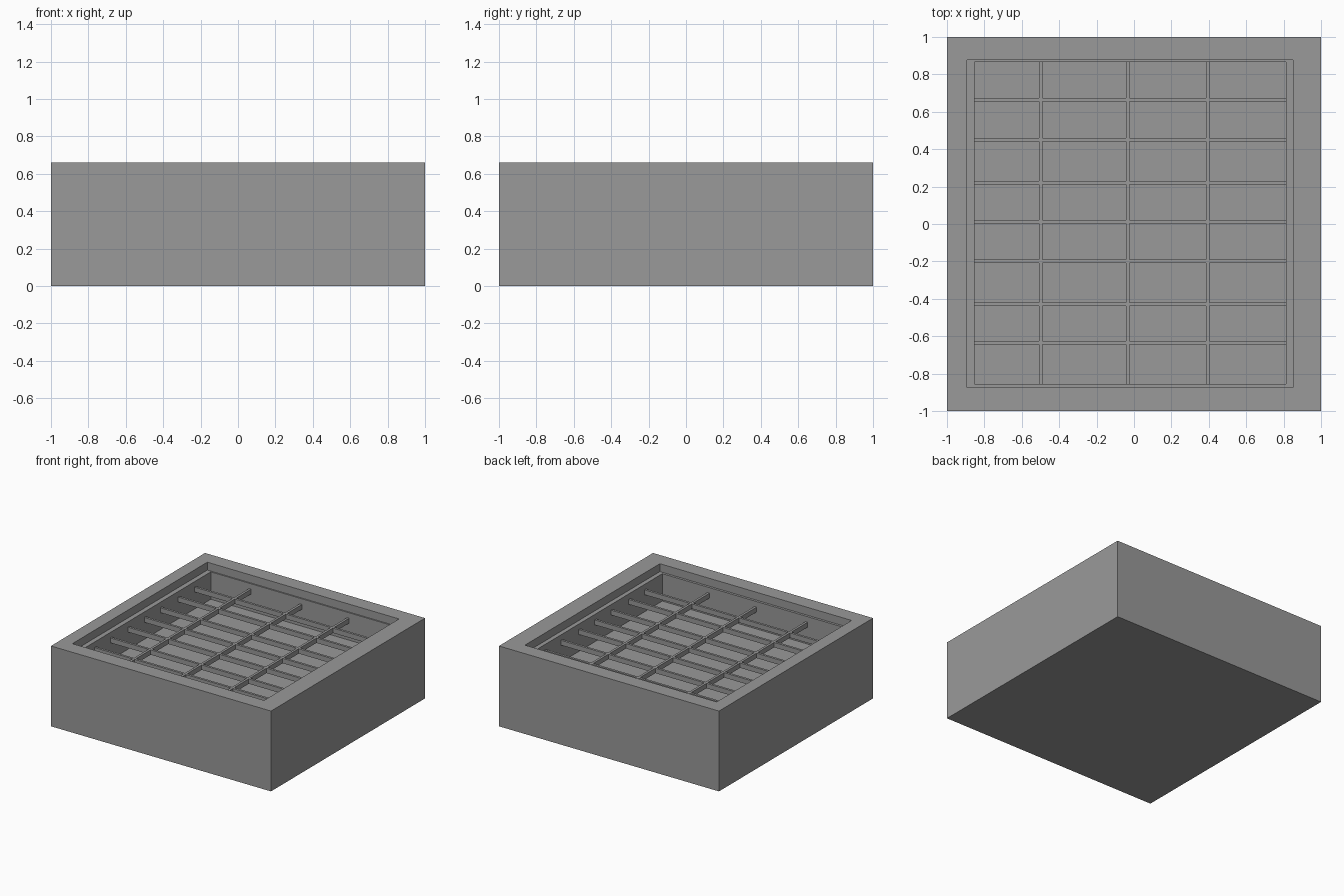
import bpy
import bmesh

if "Cube" in bpy.data.objects:
    bpy.data.objects.remove(bpy.data.objects["Cube"], do_unlink=True)

HEIGHT, LEDGE, FLOOR = 0.66, 0.595, 0.37
BAR_TOP, BAR_DEPTH = 0.55, 0.04
OUTER = (-1, 1, -1, 1)
RIM = (-0.893, 0.85, -0.875, 0.877)
WELL = (-0.854, 0.814, -0.855, 0.866)

grey = bpy.data.materials.new("plain grey")
grey.use_nodes = True
grey.diffuse_color = (0.32, 0.32, 0.32, 1)
grey.node_tree.nodes["Principled BSDF"].inputs["Base Color"].default_value = (0.32, 0.32, 0.32, 1)


def finish(name, bm):
    bmesh.ops.recalc_face_normals(bm, faces=bm.faces)
    mesh = bpy.data.meshes.new(name)
    bm.to_mesh(mesh)
    bm.free()
    mesh.materials.append(grey)
    obj = bpy.data.objects.new(name, mesh)
    bpy.context.collection.objects.link(obj)
    return obj


def ring(bm, rect, z):
    x0, x1, y0, y1 = rect
    return [bm.verts.new((x, y, z)) for x, y in ((x0, y0), (x1, y0), (x1, y1), (x0, y1))]


# Tray: rectangular rings from the underside, over the rim, down to the floor
bm = bmesh.new()
levels = [(OUTER, 0), (OUTER, HEIGHT), (RIM, HEIGHT), (RIM, LEDGE), (WELL, LEDGE), (WELL, FLOOR)]
rings = [ring(bm, rect, z) for rect, z in levels]
bm.faces.new(rings[0])
bm.faces.new(rings[-1])
for a, b in zip(rings, rings[1:]):
    for i in range(4):
        j = (i + 1) % 4
        bm.faces.new((a[i], a[j], b[j], b[i]))
finish("tray", bm)


# Lattice: one joined grid of bars, spanning the well below the ledge
def edges(low, centres, high, width):
    cuts = [c + s * width / 2 for c in centres for s in (-1, 1)]
    return [low] + cuts + [high]


xs = edges(WELL[0], (-0.498, -0.034, 0.394), WELL[1], 0.02)
ys = edges(WELL[2], (-0.634, -0.428, -0.198, 0.013, 0.221, 0.451, 0.665), WELL[3], 0.019)
bm = bmesh.new()
grid = [[bm.verts.new((x, y, BAR_TOP)) for y in ys] for x in xs]
for i in range(len(xs) - 1):
    for j in range(len(ys) - 1):
        if i % 2 or j % 2:  # odd strips are bars, the rest are openings
            bm.faces.new((grid[i][j], grid[i + 1][j], grid[i + 1][j + 1], grid[i][j + 1]))
bmesh.ops.delete(bm, geom=[v for v in bm.verts if not v.link_faces], context="VERTS")
top = bm.faces[:]
down = bmesh.ops.extrude_face_region(bm, geom=top, use_keep_orig=True)
for v in (g for g in down["geom"] if isinstance(g, bmesh.types.BMVert)):
    v.co.z -= BAR_DEPTH
finish("lattice_bars", bm)
